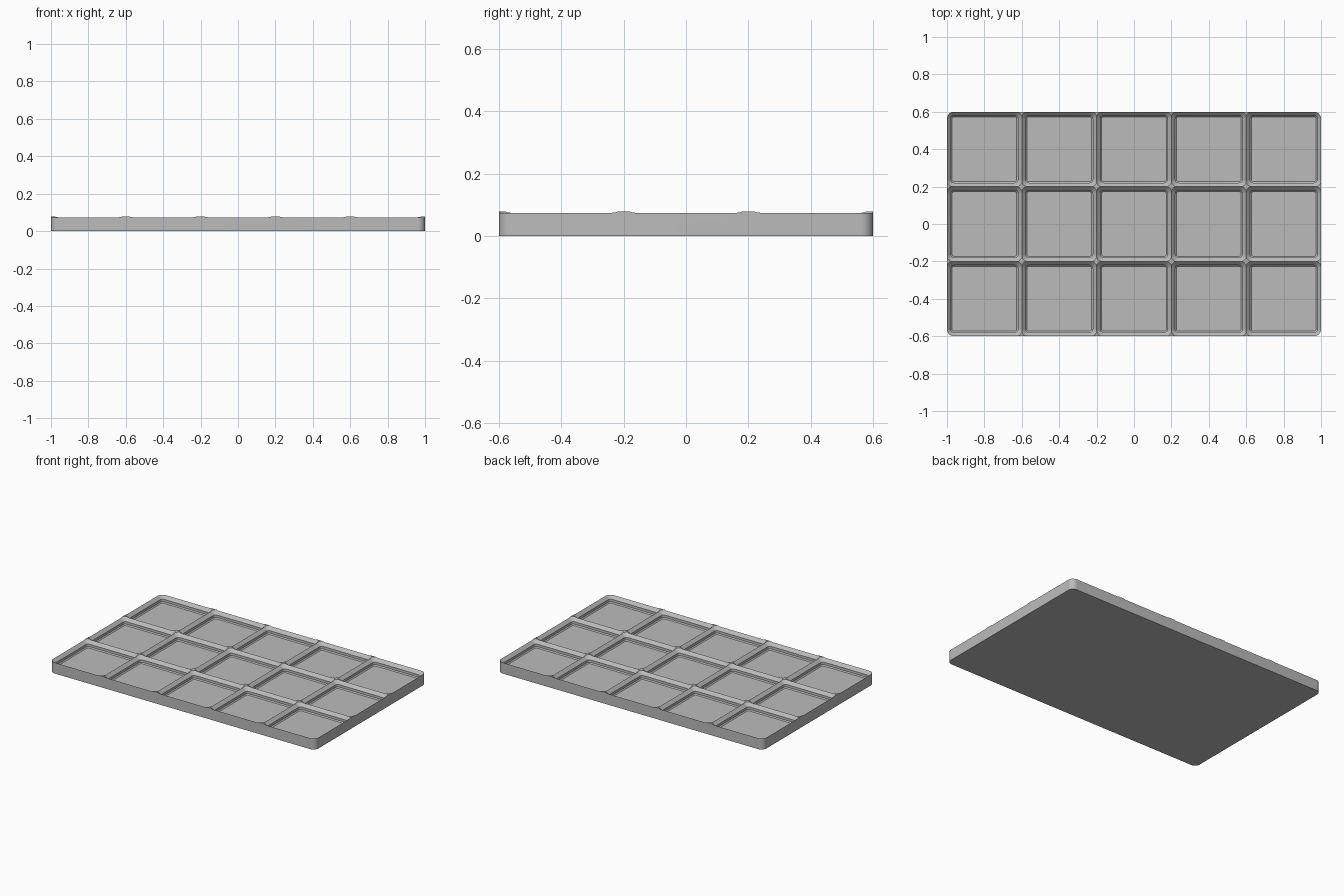
import bpy
import bmesh
import math

COLS, ROWS, CELL = 5, 3, 0.4
RADIUS = 0.038              # corner radius of one cell opening
TOP, RIDGE, FLOOR = 0.0775, 0.074, 0.03

cube = bpy.data.objects.get("Cube")
if cube:
    bpy.data.objects.remove(cube, do_unlink=True)

grey = bpy.data.materials.new("plain grey")
grey.use_nodes = True
grey.diffuse_color = (0.5, 0.5, 0.5, 1)
grey.node_tree.nodes["Principled BSDF"].inputs["Base Color"].default_value = (0.5, 0.5, 0.5, 1)


def rounded_ring(bm, cx, cy, hx, hy, r, z, steps=12):
    """Vertices of a rounded rectangle, counter-clockwise."""
    ring = []
    for quarter, (sx, sy) in enumerate([(1, 1), (-1, 1), (-1, -1), (1, -1)]):
        for i in range(steps + 1):
            a = (quarter + i / steps) * math.pi / 2
            ring.append(bm.verts.new((cx + sx * (hx - r) + r * math.cos(a),
                                      cy + sy * (hy - r) + r * math.sin(a), z)))
    return ring


def loft(bm, cx, cy, hx, hy, profile):
    """Closed solid through rounded rectangles given as (offset, z)."""
    rings = [rounded_ring(bm, cx, cy, hx + o, hy + o, RADIUS + o, z) for o, z in profile]
    n = len(rings[0])
    for low, high in zip(rings, rings[1:]):
        for i in range(n):
            j = (i + 1) % n
            bm.faces.new((low[i], low[j], high[j], high[i]))
    bm.faces.new(rings[0][::-1])
    bm.faces.new(rings[-1])


def to_object(bm, name):
    mesh = bpy.data.meshes.new(name)
    bm.to_mesh(mesh)
    bm.free()
    mesh.materials.append(grey)
    obj = bpy.data.objects.new(name, mesh)
    bpy.context.collection.objects.link(obj)
    return obj


# Solid slab with rounded corners
bm = bmesh.new()
loft(bm, 0, 0, COLS * CELL / 2, ROWS * CELL / 2, [(0, 0), (0, TOP)])
tray = to_object(bm, "grid_tray")

# Stepped pocket: bevel, upright wall, bevel that overshoots the cell edge
over = TOP - RIDGE
pocket = [(-0.0272, FLOOR), (-0.0205, FLOOR + 0.0067), (-0.0205, RIDGE - 0.0205),
          (over + 0.002, TOP + 0.002), (over + 0.002, TOP + 0.02)]

bpy.context.view_layer.objects.active = tray
tray.select_set(True)

# Cut alternate cells in two passes so neighbouring pockets meet in a ridge
for parity in (0, 1):
    bm = bmesh.new()
    for col in range(COLS):
        for row in range(ROWS):
            if (col + row) % 2 == parity:
                loft(bm, (col - (COLS - 1) / 2) * CELL, (row - (ROWS - 1) / 2) * CELL,
                     CELL / 2, CELL / 2, pocket)
    cutter = to_object(bm, "pocket_cutter")
    cutter.hide_render = True
    cut = tray.modifiers.new("pockets", 'BOOLEAN')
    cut.operation = 'DIFFERENCE'
    cut.solver = 'EXACT'
    cut.object = cutter
    bpy.ops.object.modifier_apply(modifier=cut.name)
    bpy.data.objects.remove(cutter, do_unlink=True)

bpy.ops.object.shade_smooth_by_angle(angle=math.radians(25))
